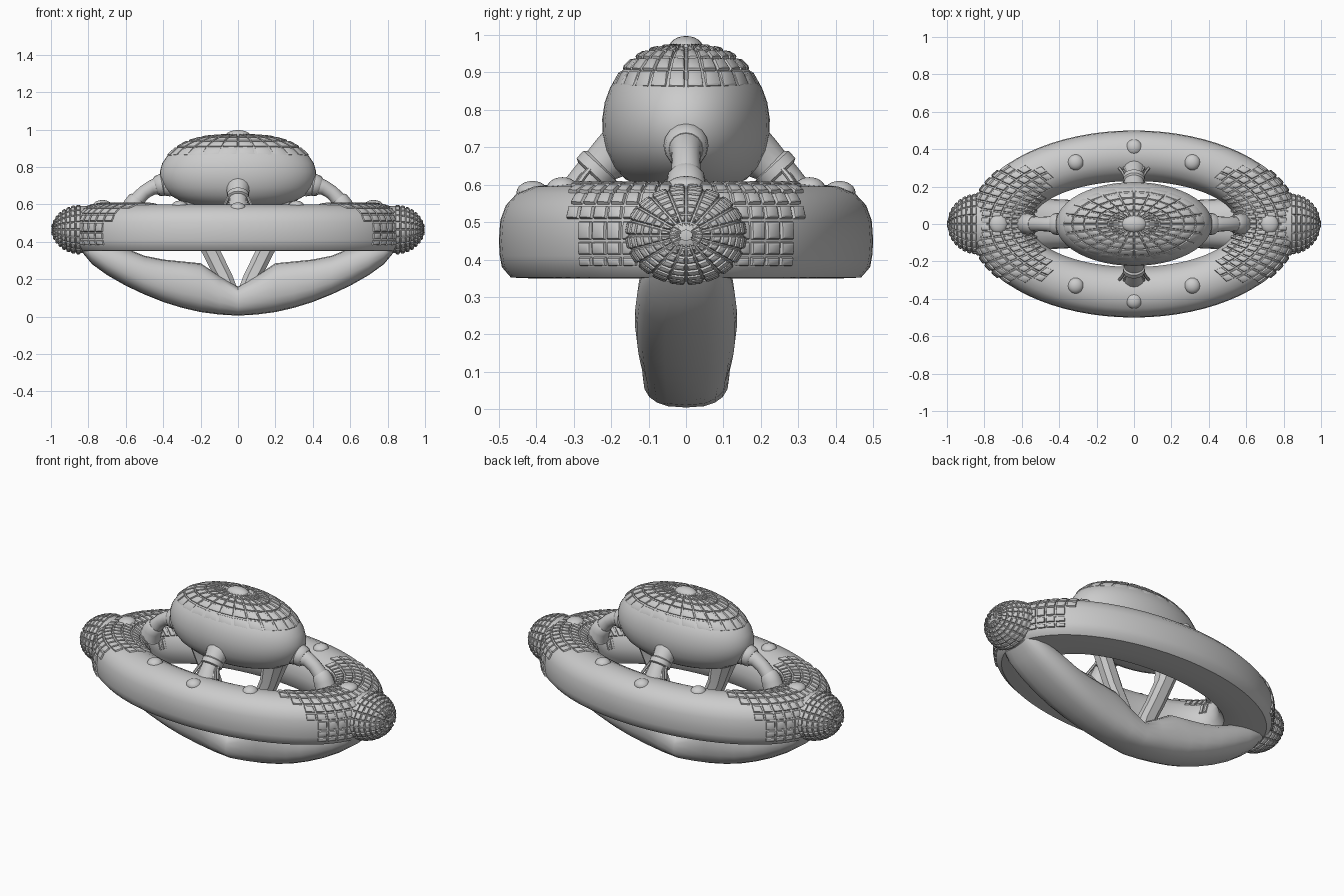
import bpy, bmesh
from math import sin, cos, pi, radians
from mathutils import Vector

if "Cube" in bpy.data.objects:
    bpy.data.objects.remove(bpy.data.objects["Cube"])


def finish(name, bm, angle=35):
    bmesh.ops.recalc_face_normals(bm, faces=bm.faces)
    me = bpy.data.meshes.new(name)
    bm.to_mesh(me)
    bm.free()
    ob = bpy.data.objects.new(name, me)
    bpy.context.collection.objects.link(ob)
    bpy.ops.object.select_all(action='DESELECT')
    ob.select_set(True)
    bpy.context.view_layer.objects.active = ob
    bpy.ops.object.shade_smooth_by_angle(angle=radians(angle))
    return ob


def loft(sections, loop=False, caps=True):
    """Skin closed sections with equal point counts."""
    bm = bmesh.new()
    rows = [[bm.verts.new(p) for p in s] for s in sections]
    n = len(rows[0])
    pairs = list(zip(rows, rows[1:])) + ([(rows[-1], rows[0])] if loop else [])
    for a, b in pairs:
        for i in range(n):
            j = (i + 1) % n
            bm.faces.new((a[i], a[j], b[j], b[i]))
    if caps and not loop:
        bm.faces.new(rows[0])
        bm.faces.new(rows[-1])
    bmesh.ops.recalc_face_normals(bm, faces=bm.faces)
    return bm


def tile(bm, test, gap=0.005, lift=0.008):
    """Turn the chosen faces into raised pillow tiles."""
    bm.normal_update()
    faces = [f for f in bm.faces if len(f.verts) == 4 and test(f.calc_center_median(), f.normal)]
    bmesh.ops.inset_individual(bm, faces=faces, thickness=gap, depth=0)
    bmesh.ops.inset_individual(bm, faces=faces, thickness=0.003, depth=lift)
    bmesh.ops.inset_individual(bm, faces=faces, thickness=0.008, depth=0.003)


def ellipse_rows(profile, rx, ry, n):
    return [[(rx * r * cos(2 * pi * i / n), ry * r * sin(2 * pi * i / n), z)
             for i in range(n)] for r, z in profile]


def tube(name, path, radii, n=16):
    """Round tube along a path lying in a vertical plane."""
    pts = [Vector(p) for p in path]
    side = (pts[-1] - pts[0]).cross(Vector((0, 0, 1))).normalized()
    rows = []
    for k, p in enumerate(pts):
        t = (pts[min(k + 1, len(pts) - 1)] - pts[max(k - 1, 0)]).normalized()
        up = side.cross(t)
        rows.append([p + radii[k] * (side * cos(2 * pi * i / n) + up * sin(2 * pi * i / n))
                     for i in range(n)])
    return finish(name, loft(rows))


def blob(name, loc, size):
    bm = bmesh.new()
    bmesh.ops.create_uvsphere(bm, u_segments=20, v_segments=12, radius=1)
    for v in bm.verts:
        v.co = Vector(a * b + c for a, b, c in zip(v.co, size, loc))
    return finish(name, bm)


# Main oval hull ring: section runs from inner edge (0) to outer edge (1)
section = [(1, .45), (.985, .505), (.93, .545), (.82, .577), (.66, .595), (.5, .6),
           (.34, .592), (.18, .57), (.06, .525), (0, .46), (.03, .40), (.12, .36),
           (.3, .35), (.5, .35), (.7, .35), (.88, .352), (.97, .38), (.99, .41)]
N = 72
rows = []
for k in range(N):
    a = 2 * pi * k / N
    rows.append([((.55 + .33 * u) * cos(a), (.23 + .27 * u) * sin(a), z) for u, z in section])
ring = loft(rows, loop=True)
tile(ring, lambda c, n: abs(c.x) > .42 and abs(c.y) < .30 and c.z > .39
     and abs(c.x) / .7 + abs(c.y) / 1.2 > .82
     and (n.z > .25 or abs(c.x) > .72))
finish("hull_ring", ring)

# Tiled noses at both ends
for s, tag in ((-1, "left"), (1, "right")):
    rows = []
    for k in range(9):
        t = (.06 + .94 * k / 8) * pi / 2
        rows.append([(s * (.84 + .15 * cos(t)), .155 * sin(t) * cos(2 * pi * i / 20),
                      .465 + .125 * sin(t) * sin(2 * pi * i / 20)) for i in range(20)])
    rows.append([(s * .72, .16 * cos(2 * pi * i / 20), .465 + .125 * sin(2 * pi * i / 20))
                 for i in range(20)])
    nose = loft(rows)
    tile(nose, lambda c, n: abs(c.x) > .8, gap=.003, lift=.007)
    finish("nose_" + tag, nose)

# Curved keel slung below: x, bottom, top, half width
half = [(0, .005, .16, .115), (.1, .011, .22, .118), (.2, .024, .285, .122), (.3, .047, .295, .127),
        (.4, .078, .305, .132), (.5, .118, .325, .136), (.6, .165, .365, .136),
        (.7, .222, .40, .13), (.78, .28, .42, .12), (.83, .34, .42, .10)]
stations = [(-x, b, t, w) for x, b, t, w in half[:0:-1]] + half
rows = []
for x, b, t, w in stations:
    row = []
    for i in range(20):
        a = 2 * pi * i / 20
        cy = abs(cos(a)) ** .75 * (1 if cos(a) > 0 else -1)
        cz = abs(sin(a)) ** .85 * (1 if sin(a) > 0 else -1)
        row.append((x, w * cy, (b + t) / 2 + (t - b) / 2 * cz))
    rows.append(row)
finish("keel", loft(rows), 40)

# V struts from the keel up to the cabin
for s, tag in ((-1, "left"), (1, "right")):
    rows = []
    for x, z, hx, hy in ((.045, .14, .045, .06), (.08, .22, .05, .045), (.145, .35, .052, .038),
                         (.21, .50, .052, .04), (.25, .64, .07, .06)):
        rows.append([(s * (x + hx * p), hy * q, z) for p, q in
                     ((-1, -.5), (-.5, -1), (.5, -1), (1, -.5), (1, .5), (.5, 1), (-.5, 1), (-1, .5))])
    finish("strut_" + tag, loft(rows))

# Cabin body
body = [(.05, .583), (.3, .585), (.55, .593), (.72, .615), (.86, .648), (.95, .69), (.99, .735),
        (.995, .775), (.965, .82), (.90, .86), (.80, .895), (.64, .93), (.44, .953), (.2, .965)]
finish("cabin", loft(ellipse_rows(body, .42, .225, 48)))

# Tiled cabin roof
roof = [(.91, .857), (.79, .903), (.64, .935), (.48, .954), (.33, .963), (.15, .966)]
bm = loft(ellipse_rows(roof, .415, .212, 24))
tile(bm, lambda c, n: True, gap=.004, lift=.007)
finish("cabin_roof", bm)
blob("roof_knob", (0, 0, .965), (.068, .046, .032))

# Side arms and front/back legs joining cabin to ring, with collars
for s, tag in ((-1, "left"), (1, "right")):
    tube("arm_" + tag, [(s * x, 0, z) for x, z in
                        ((.36, .70), (.42, .70), (.46, .69), (.50, .665), (.535, .63), (.56, .59), (.575, .54))],
         [.058, .05, .04, .038, .04, .046, .055])
    tube("arm_collar_" + tag, [(s * x, 0, z) for x, z in ((.395, .705), (.405, .704), (.43, .698), (.44, .695))],
         [.05, .06, .056, .046])
    tube("arm_foot_" + tag, [(s * x, 0, z) for x, z in ((.535, .63), (.542, .622), (.56, .595), (.575, .55))],
         [.042, .05, .054, .058])
for s, tag in ((-1, "front"), (1, "back")):
    tube("leg_" + tag, [(0, s * y, z) for y, z in
                        ((.15, .70), (.20, .675), (.235, .645), (.265, .605), (.285, .56), (.30, .52))],
         [.085, .062, .05, .052, .065, .075])
    tube("leg_collar_" + tag, [(0, s * y, z) for y, z in ((.225, .655), (.23, .65), (.248, .63), (.253, .625))],
         [.05, .06, .06, .05])
    # Ribs around each leg
    for i in range(7):
        x = -.06 + .02 * i
        d = .012 - abs(x) * .15
        tube("leg_rib_%s_%d" % (tag, i), [(x * .8, s * (.245 + d), .65 + d), (x, s * (.272 + d), .618 + d),
                                          (x * 1.3, s * (.295 + d), .585)], [.006, .008, .008], 6)

# Round lamps on the hull
for i, (x, y, z) in enumerate([(0, -.41, .578), (0, .41, .578)] +
                              [(a * .312, b * .33, .588) for a in (-1, 1) for b in (-1, 1)]):
    blob("lamp_%d" % i, (x, y, z), (.043, .043, .032))
for s, tag in ((-1, "left"), (1, "right")):
    blob("end_lamp_" + tag, (s * .725, 0, .597), (.048, .05, .026))
